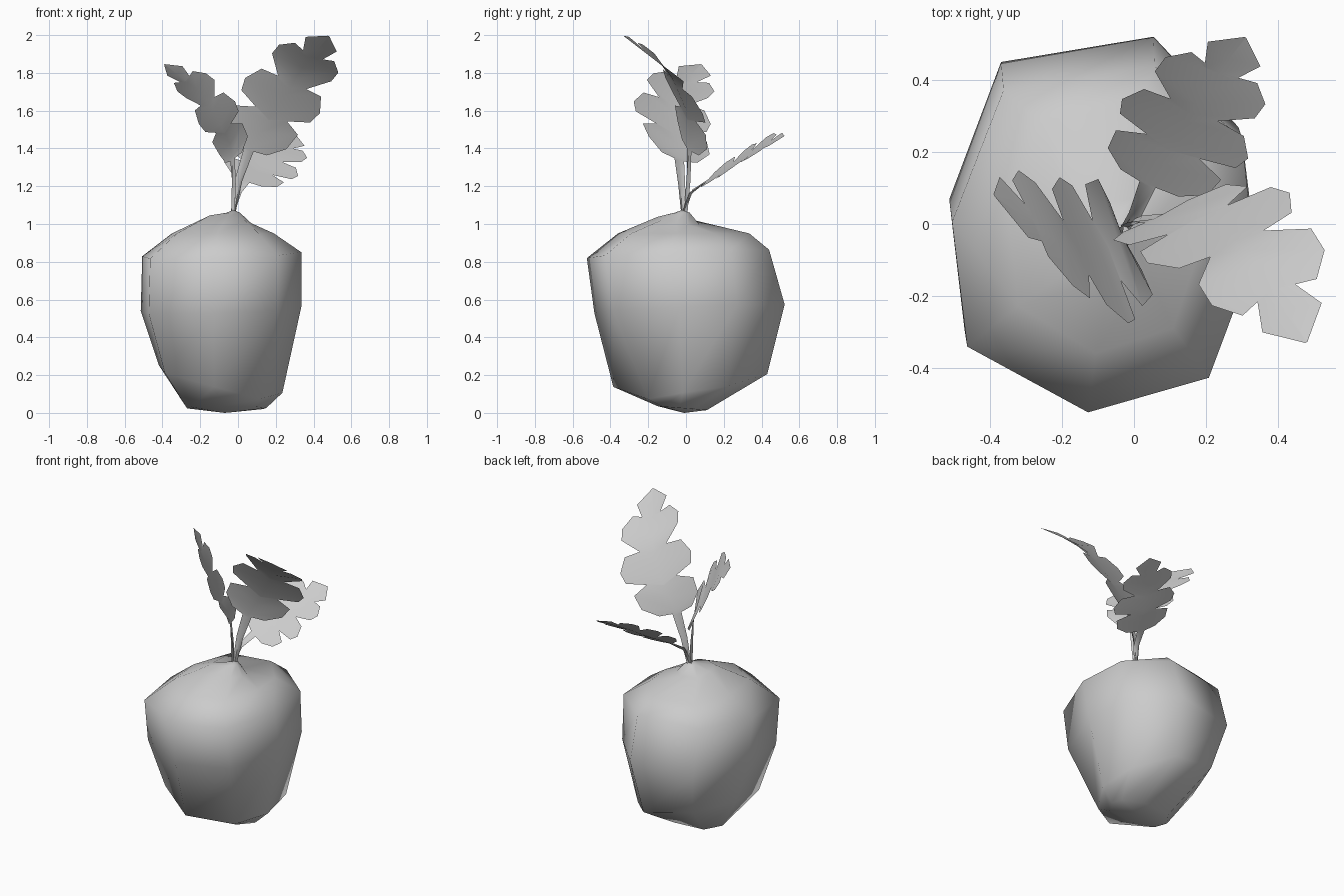
import bpy, bmesh
from mathutils import Vector

if "Cube" in bpy.data.objects:
    bpy.data.objects.remove(bpy.data.objects["Cube"])


def finish(name, bm, angle):
    bmesh.ops.recalc_face_normals(bm, faces=bm.faces)
    me = bpy.data.meshes.new(name)
    bm.to_mesh(me)
    bm.free()
    ob = bpy.data.objects.new(name, me)
    bpy.context.collection.objects.link(ob)
    bpy.ops.object.select_all(action='DESELECT')
    ob.select_set(True)
    bpy.context.view_layer.objects.active = ob
    bpy.ops.object.shade_smooth_by_angle(angle=angle)
    return ob


# Root body: an irregular octagon fitted into a box at each height
OUTLINE = [(.67, 1), (.17, .93), (0, .55), (.05, .19), (.45, 0), (.85, .1), (1, .45), (.96, .74)]
# z, x min, x max, y min, y max, tilt along x, tilt along y
RINGS = [
    (.025, -.27, .15, -.15, .11, 0, -.08),
    (.18, -.42, .235, -.385, .43, -.21, .12),
    (.55, -.515, .335, -.485, .522, .03, .04),
    (.84, -.507, .335, -.525, .44, .03, .04),
    (.95, -.35, .19, -.36, .335, 0, 0),
    (1.02, -.16, .07, -.15, .07, -.15, -.15),
    (1.06, -.06, .01, -.06, .02, 0, 0),
]
bm = bmesh.new()
loops = []
for z, x0, x1, y0, y1, tx, ty in RINGS:
    loops.append([bm.verts.new((x0 + u * (x1 - x0), y0 + v * (y1 - y0),
                                z + tx * (x1 - x0) * (u - .5) + ty * (y1 - y0) * (v - .5)))
                  for u, v in OUTLINE])
# pinched lower corner and fuller back-right side
loops[1][5].co += Vector((-.02, .1, -.02))
loops[2][7].co += Vector((-.01, .01, 0))
loops[3][7].co += Vector((0, .05, 0))
bottom = bm.verts.new((-.07, -.01, 0))
top = bm.verts.new((-.025, -.02, 1.075))
n = len(OUTLINE)
for i in range(n):
    j = (i + 1) % n
    for a, b in zip(loops, loops[1:]):
        bm.faces.new((a[i], a[j], b[j], b[i]))
    bm.faces.new((bottom, loops[0][j], loops[0][i]))
    bm.faces.new((top, loops[-1][i], loops[-1][j]))
finish("root_body", bm, 1.1)

# Leaf template: position along the midrib, half width of the lobed edge
LEAF = [(0, .014), (.15, .022), (.29, .03), (.30, .11), (.36, .19), (.44, .20), (.475, .10),
        (.51, .22), (.57, .24), (.645, .19), (.65, .09), (.73, .19), (.80, .19), (.86, .125),
        (.825, .055), (.925, .10), (1, .004)]


def along(path, t):
    pts = [Vector(p) for p in path]
    lens = [(b - a).length for a, b in zip(pts, pts[1:])]
    d = t * sum(lens)
    for a, b, l in zip(pts, pts[1:], lens):
        if d <= l + 1e-6:
            return a.lerp(b, d / l), (b - a).normalized()
        d -= l
    return pts[-1], (pts[-1] - pts[-2]).normalized()


def leaf(name, path, side, scale):
    s = Vector(side).normalized()
    bm = bmesh.new()
    rows = []
    tc = -1
    for t, w in LEAF:
        # lobes sweep forward, so the midrib vertex trails the edge vertex
        tc = max(tc + .005, t - w * .3) if 0 < t < 1 else t
        mid, _ = along(path, tc)
        c, d = along(path, t)
        up = s.cross(d).normalized()
        if up.z < 0:
            up = -up
        w *= scale
        fold = up * (w * .08 + (.012 if t < .26 else 0))
        rows.append([bm.verts.new(p) for p in (c - s * w + fold, mid, c + s * w + fold)])
    for a, b in zip(rows, rows[1:]):
        for k in (0, 1):
            bm.faces.new((a[k], a[k + 1], b[k + 1], b[k]))
    finish(name, bm, 1.0)


# Three leaves springing from the crown
leaf("tall_leaf", [(-.02, -.01, 1.06), (.03, .01, 1.35), (.1, .02, 1.46), (.2, 0, 1.61),
                   (.33, -.09, 1.81), (.48, -.33, 1.995)], (.85, .42, -.4), 1.0)
leaf("left_leaf", [(-.035, -.02, 1.06), (-.03, -.04, 1.4), (-.1, -.09, 1.54), (-.2, -.06, 1.7),
                   (-.39, .08, 1.845)], (.4, -.85, .25), .97)
leaf("back_leaf", [(-.025, -.005, 1.06), (0, .03, 1.16), (.03, .1, 1.22), (.12, .24, 1.3),
                   (.19, .36, 1.38), (.31, .52, 1.465)], (.85, -.4, -.4), .88)
